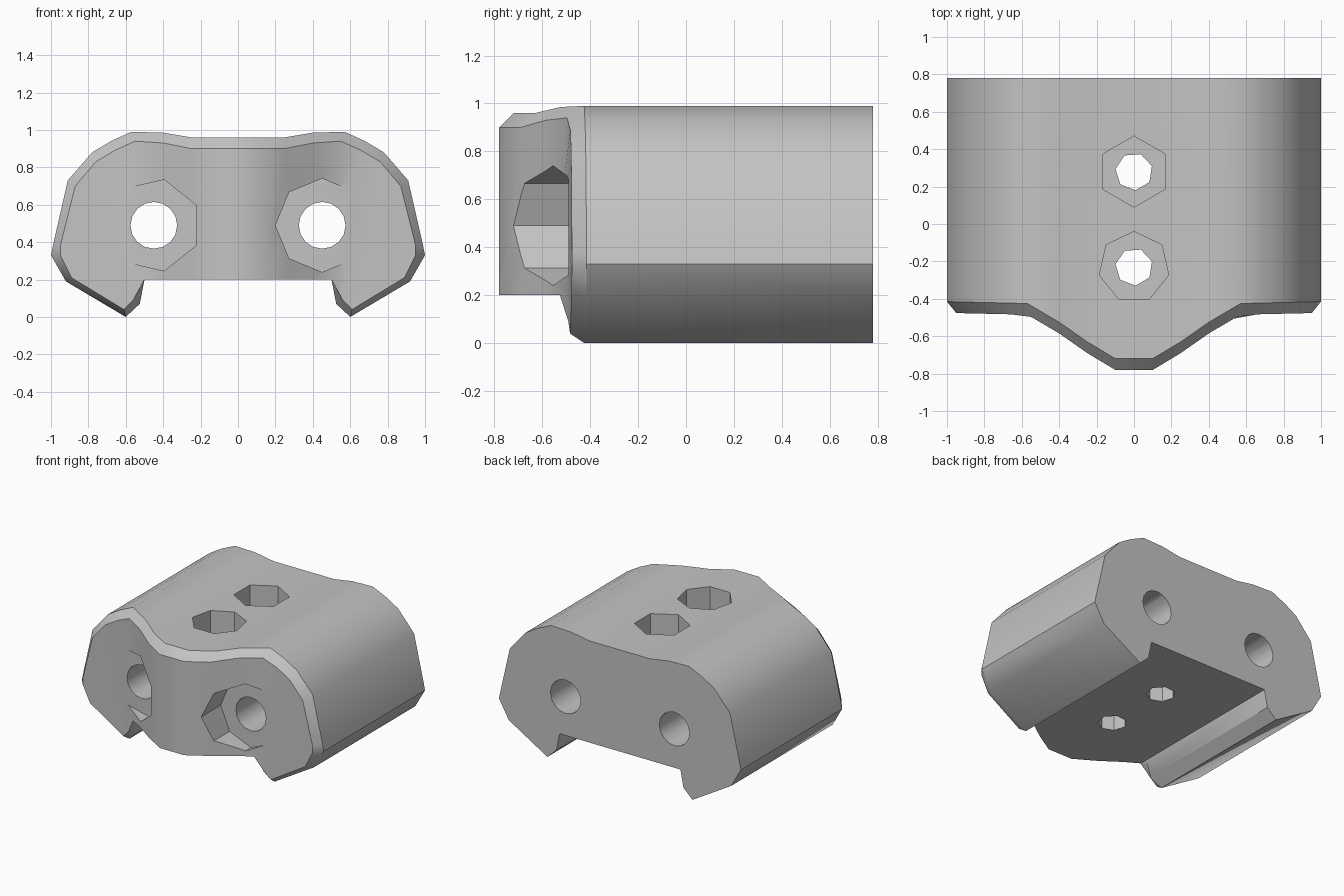
import bpy, bmesh, math
from mathutils import Vector

cube = bpy.data.objects.get("Cube")
if cube:
    bpy.data.objects.remove(cube, do_unlink=True)

grey = bpy.data.materials.new("plain grey")
grey.use_nodes = True
colour = (0.55, 0.55, 0.55, 1)
grey.diffuse_color = colour
bsdf = grey.node_tree.nodes["Principled BSDF"]
bsdf.inputs["Base Color"].default_value = colour

# Half cross-section (x, z): full size, and slightly smaller for the front face
UPPER = [(0, .96), (.1, .96), (.25, .96), (.4, .985), (.57, .99),
         (.68, .94), (.78, .88), (.91, .73), (.99, .38)]
LOWER = [(0, .2), (.1, .2), (.25, .2), (.4, .2), (.5, .2),
         (.525, .07), (.6, 0), (.92, .19), (1, .33)]
UPPER_FRONT = [(0, .9), (.1, .9), (.25, .9), (.4, .93), (.55, .94),
               (.66, .89), (.76, .83), (.87, .7), (.95, .38)]
LOWER_FRONT = [(0, .2), (.1, .2), (.25, .2), (.4, .2), (.5, .2),
               (.56, .09), (.61, .04), (.89, .21), (.95, .33)]
# Plan outline of the rounded nose (x, y)
NOSE = [(0, -.78), (.1, -.78), (.25, -.69), (.4, -.585), (.57, -.485), (1, -.475)]
BACK = .78


def nose_y(x):
    for (x0, y0), (x1, y1) in zip(NOSE, NOSE[1:]):
        if x <= x1:
            return y0 + (y1 - y0) * (x - x0) / (x1 - x0)
    return NOSE[-1][1]


def to_object(name, bm):
    bmesh.ops.recalc_face_normals(bm, faces=bm.faces)
    mesh = bpy.data.meshes.new(name)
    bm.to_mesh(mesh)
    bm.free()
    mesh.materials.append(grey)
    ob = bpy.data.objects.new(name, mesh)
    bpy.context.collection.objects.link(ob)
    return ob


def build_body():
    bm = bmesh.new()
    n = len(UPPER)
    for side in (1, -1):
        front_loop = UPPER_FRONT + LOWER_FRONT[::-1]
        full_loop = UPPER + LOWER[::-1]
        rings = [
            [bm.verts.new((side * x, nose_y(x), z)) for x, z in front_loop],
            [bm.verts.new((side * x, nose_y(x) + .06, z)) for x, z in full_loop],
            [bm.verts.new((side * x, BACK, z)) for x, z in full_loop],
        ]
        # Outer skin
        for a, b in zip(rings, rings[1:]):
            for i in range(2 * n - 1):
                bm.faces.new((a[i], a[i + 1], b[i + 1], b[i]))
        # Front and back ends, filled in columns
        for ring in (rings[0], rings[-1]):
            for i in range(n - 1):
                j = 2 * n - 1 - i
                bm.faces.new((ring[i], ring[i + 1], ring[j - 1], ring[j]))
    bmesh.ops.remove_doubles(bm, verts=bm.verts, dist=.0005)
    return to_object("bracket_body", bm)


def prism(name, start, end, radius, sides, phase=0):
    """Regular prism from start to end, along y or z."""
    bm = bmesh.new()
    start, end = Vector(start), Vector(end)
    second = Vector((0, 0, 1)) if start.y != end.y else Vector((0, 1, 0))
    ring = []
    for i in range(sides):
        a = phase + math.tau * i / sides
        ring.append(bm.verts.new(start + radius * (Vector((math.cos(a), 0, 0)) + second * math.sin(a))))
    base = bm.faces.new(ring)
    top = bmesh.ops.extrude_face_region(bm, geom=[base])
    verts = [v for v in top["geom"] if isinstance(v, bmesh.types.BMVert)]
    bmesh.ops.translate(bm, verts=verts, vec=end - start)
    ob = to_object(name, bm)
    ob.hide_render = True
    return ob


body = build_body()
cutters = []

# Lengthwise bolt holes with faceted recesses in the front
for x, sides, phase in ((.45, 8, 0), (-.45, 7, math.pi / 7)):
    cutters.append(prism("front_recess_cutter", (x, -1, .49), (x, -.49, .49), .25, sides, phase))
    cutters.append(prism("long_hole_cutter", (x, -1, .49), (x, 1, .49), .125, 16))

# Vertical bolt holes with faceted recesses in the top
for y, sides in ((.28, 6), (-.23, 7)):
    cutters.append(prism("top_recess_cutter", (0, y, 1.2), (0, y, .6), .19, sides, math.pi / 2))
    cutters.append(prism("vertical_hole_cutter", (0, y, 1.2), (0, y, -.2), .1, 7, .3))

bpy.ops.object.select_all(action='DESELECT')
body.select_set(True)
bpy.context.view_layer.objects.active = body
for cutter in cutters:
    mod = body.modifiers.new("cut", 'BOOLEAN')
    mod.operation = 'DIFFERENCE'
    mod.solver = 'EXACT'
    mod.object = cutter
    bpy.ops.object.modifier_apply(modifier=mod.name)
    bpy.data.objects.remove(cutter, do_unlink=True)

bpy.ops.object.shade_smooth_by_angle(angle=math.radians(32))
